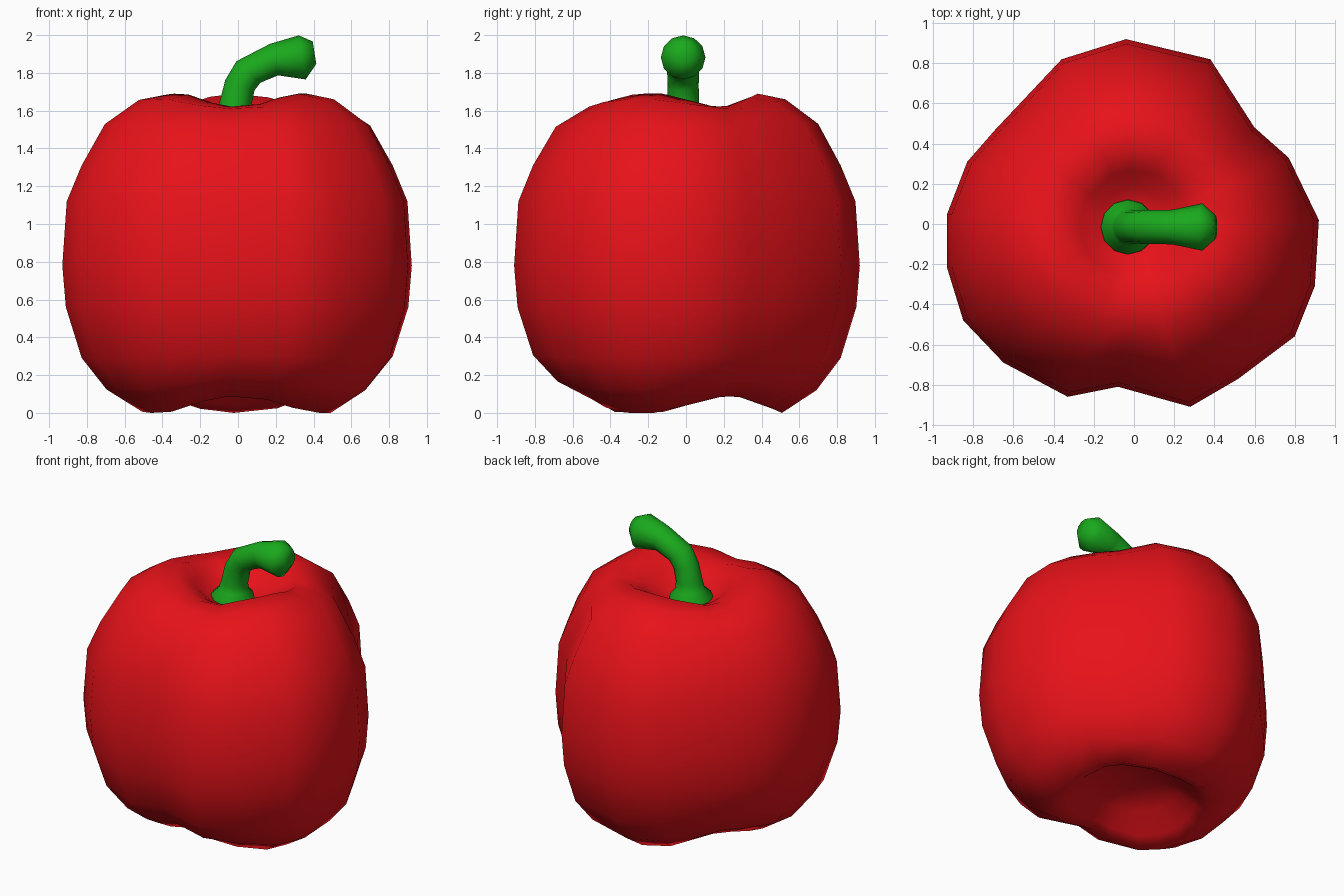
import bpy, bmesh, math
from mathutils import Vector

if "Cube" in bpy.data.objects:
    bpy.data.objects.remove(bpy.data.objects["Cube"])


def loft(name, rings, color):
    """Skin a stack of equal-sized point rings and close both ends."""
    bm = bmesh.new()
    loops = [[bm.verts.new(p) for p in ring] for ring in rings]
    n = len(loops[0])
    for a, b in zip(loops, loops[1:]):
        for i in range(n):
            j = (i + 1) % n
            bm.faces.new((a[i], a[j], b[j], b[i]))
    for loop in (loops[0], loops[-1]):
        centre = sum((v.co for v in loop), Vector()) / n
        c = bm.verts.new(centre)
        for i in range(n):
            bm.faces.new((c, loop[i], loop[(i + 1) % n]))
    bmesh.ops.recalc_face_normals(bm, faces=bm.faces)
    for f in bm.faces:
        f.smooth = True
    mesh = bpy.data.meshes.new(name)
    bm.to_mesh(mesh)
    bm.free()
    mat = bpy.data.materials.new(name + "_color")
    mat.diffuse_color = color
    mat.use_nodes = True
    mat.node_tree.nodes["Principled BSDF"].inputs["Base Color"].default_value = mat.diffuse_color
    mesh.materials.append(mat)
    obj = bpy.data.objects.new(name, mesh)
    bpy.context.collection.objects.link(obj)
    return obj


# Pepper body: widest cross-section, three uneven lobes
outline = [(.92, .02), (.77, .33), (.60, .48), (.38, .82), (-.04, .92), (-.36, .82),
           (-.69, .47), (-.83, .31), (-.93, .05), (-.93, -.22), (-.85, -.48),
           (-.65, -.69), (-.33, -.86), (-.08, -.81), (.28, -.91), (.52, -.77),
           (.80, -.56), (.90, -.31)]

# Profile: scale, height, height change in the grooves, amount of lobed outline
profile = [(.15, .22, .00, 0), (.32, .16, .02, .2), (.45, .05, .06, .4),
           (.55, .00, .09, .6), (.75, .12, .06, .9), (.89, .29, .02, 1),
           (.98, .56, 0, 1), (1, .78, 0, 1), (.975, 1.12, 0, 1), (.89, 1.31, 0, 1),
           (.76, 1.53, -.02, .9), (.57, 1.66, -.05, .6), (.41, 1.69, -.07, .4),
           (.29, 1.61, -.03, .2), (.20, 1.53, 0, 0), (.10, 1.50, 0, 0)]

rings = []
for s, z, groove, lobed in profile:
    ring = []
    for x, y in outline:
        ang = math.atan2(y, x)
        r = s * (.93 + (math.hypot(x, y) - .93) * lobed)
        g = max(0, (.75 - math.cos(3 * (ang - math.pi / 2))) / 1.75)
        ring.append((r * math.cos(ang), r * math.sin(ang), z + groove * g))
    rings.append(ring)
loft("pepper_body", rings, (.80, .006, .01, 1))

# Stem: x, z, radius, lean from vertical in degrees
path = [(-.03, 1.46, .14, 0), (-.03, 1.54, .135, 0), (-.02, 1.58, .095, 3),
        (-.015, 1.63, .085, 6), (.01, 1.735, .082, 20), (.055, 1.805, .085, 42),
        (.19, 1.87, .086, 75), (.34, 1.882, .118, 81), (.405, 1.907, .06, 81)]
rings = []
for x, z, r, lean in path:
    t = math.radians(lean)
    ring = []
    for k in range(12):
        a = math.tau * k / 12
        u, v = r * math.cos(a), r * math.sin(a)
        ring.append((x + u * math.cos(t), v - .015, z - u * math.sin(t)))
    rings.append(ring)
loft("stem", rings, (.01, .40, .012, 1))
